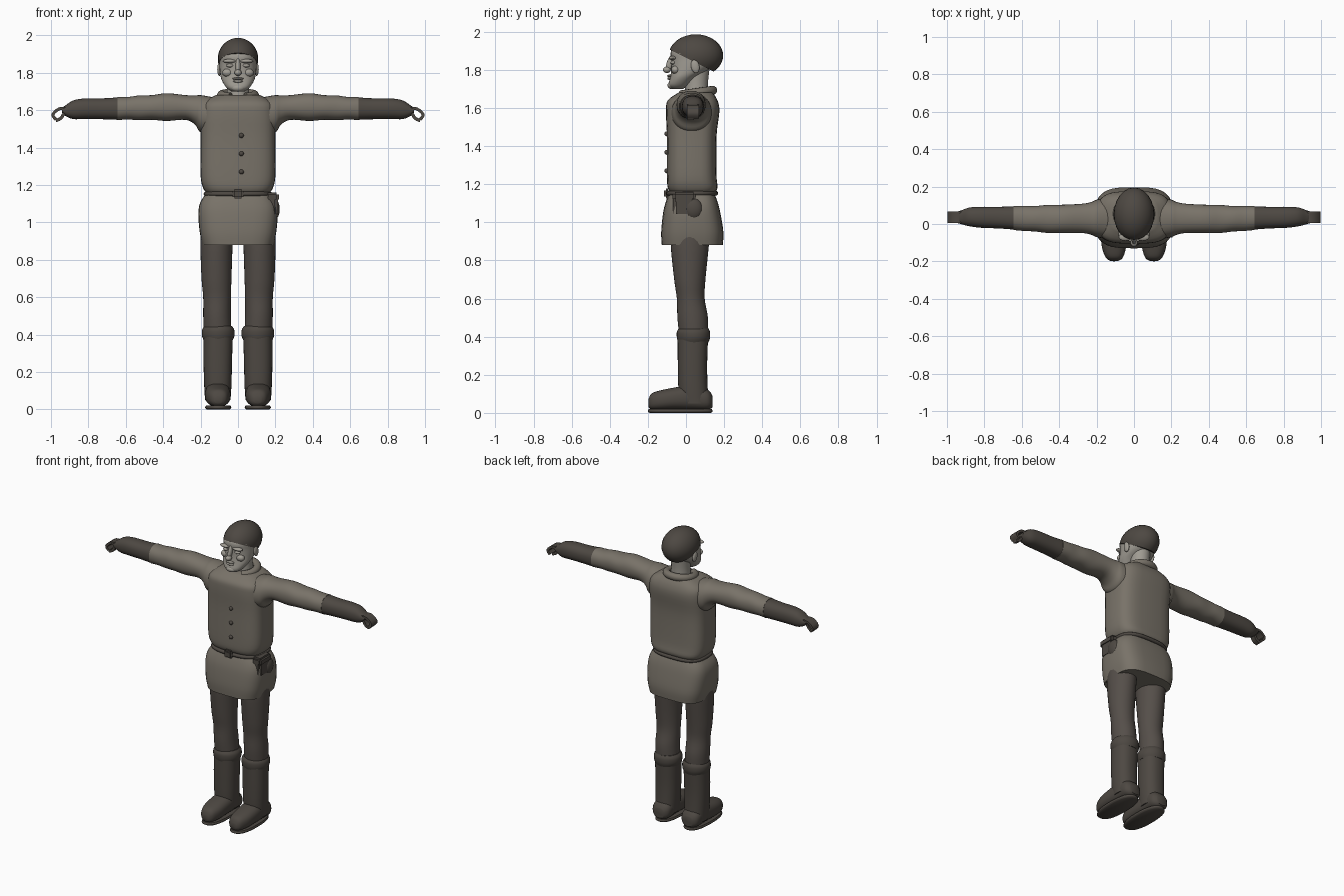
import bpy, bmesh, math
from mathutils import Vector, Matrix

if "Cube" in bpy.data.objects:
    bpy.data.objects.remove(bpy.data.objects["Cube"])


def material(name, r, g, b):
    m = bpy.data.materials.new(name)
    m.use_nodes = True
    m.diffuse_color = (r, g, b, 1)
    m.node_tree.nodes["Principled BSDF"].inputs["Base Color"].default_value = (r, g, b, 1)
    return m


CLOTH = material("jacket cloth", 0.19, 0.17, 0.14)
SKIN = material("skin", 0.35, 0.33, 0.29)
DARK = material("dark leather", 0.075, 0.065, 0.055)
TROUSER = material("trouser cloth", 0.09, 0.077, 0.067)


def finish(name, bm, mat, angle=45):
    """Turn a bmesh into a smooth-shaded object."""
    bmesh.ops.recalc_face_normals(bm, faces=bm.faces)
    me = bpy.data.meshes.new(name)
    bm.to_mesh(me)
    bm.free()
    me.materials.append(mat)
    ob = bpy.data.objects.new(name, me)
    bpy.context.collection.objects.link(ob)
    bpy.ops.object.select_all(action="DESELECT")
    ob.select_set(True)
    bpy.context.view_layer.objects.active = ob
    bpy.ops.object.shade_smooth_by_angle(angle=math.radians(angle))
    return ob


def smooth_rows(rows, steps):
    """Catmull-Rom interpolation between cross-sections."""
    rows = [Vector(r) for r in rows]
    out = []
    for i in range(len(rows) - 1):
        a, b = rows[max(i - 1, 0)], rows[i]
        c, d = rows[i + 1], rows[min(i + 2, len(rows) - 1)]
        for k in range(steps):
            t = k / steps
            out.append(b + (c - a) * t / 2 + (a * 2 - b * 5 + c * 4 - d) * t * t / 2
                       + (b * 3 - a - c * 3 + d) * t ** 3 / 2)
    return out + [rows[-1]]


def loft(name, axis, rows, mat, power=2, side=1, steps=4, n=32):
    """Rows hold position, centre u, half u, centre v, half v."""
    bm = bmesh.new()
    rings = []
    for p, cu, hu, cv, hv in smooth_rows([r for r in rows], steps):
        ring = []
        for i in range(n):
            c, s = math.cos(math.tau * i / n), math.sin(math.tau * i / n)
            u = cu + hu * math.copysign(abs(c) ** (2 / power), c)
            v = cv + hv * math.copysign(abs(s) ** (2 / power), s)
            x, y, z = {"x": (p, u, v), "y": (u, p, v), "z": (u, v, p)}[axis]
            ring.append(bm.verts.new((x * side, y, z)))
        rings.append(ring)
    for a, b in zip(rings, rings[1:]):
        for i in range(n):
            j = (i + 1) % n
            bm.faces.new((a[i], a[j], b[j], b[i]))
    bm.faces.new(rings[0])
    bm.faces.new(rings[-1])
    return finish(name, bm, mat)


def ball(name, centre, radii, mat, tilt=0, cut=None):
    """Ellipsoid, optionally tilted about x and trimmed below a plane."""
    bm = bmesh.new()
    bmesh.ops.create_uvsphere(bm, u_segments=24, v_segments=16, radius=1)
    bm.transform(Matrix.Translation(centre) @ Matrix.Rotation(tilt, 4, "X")
                 @ Matrix.Diagonal((*radii, 1)))
    if cut:
        geom = bm.verts[:] + bm.edges[:] + bm.faces[:]
        res = bmesh.ops.bisect_plane(bm, geom=geom, plane_co=cut[0], plane_no=cut[1],
                                     clear_inner=True)
        edges = [e for e in res["geom_cut"] if isinstance(e, bmesh.types.BMEdge)]
        bmesh.ops.edgeloop_fill(bm, edges=edges)
    return finish(name, bm, mat)


def box(name, centre, size, mat, bevel=0.01):
    bm = bmesh.new()
    bmesh.ops.create_cube(bm, size=1)
    bm.transform(Matrix.Translation(centre) @ Matrix.Diagonal((*size, 1)))
    bmesh.ops.bevel(bm, geom=bm.edges[:], offset=bevel, segments=2, affect="EDGES")
    return finish(name, bm, mat)


def ribbon(name, path, y, width, thick, mat, side):
    """Flat strip of constant thickness following a path in the x-z plane."""
    bm = bmesh.new()
    pts = [Vector(p) for p in smooth_rows(path, 3)]
    rings = []
    for i, p in enumerate(pts):
        t = (pts[min(i + 1, len(pts) - 1)] - pts[max(i - 1, 0)]).normalized()
        nrm = Vector((-t.y, t.x)) * thick / 2
        rings.append([bm.verts.new(((p.x + a * nrm.x) * side, y + b * width / 2, p.y + a * nrm.y))
                      for a, b in ((1, 1), (1, -1), (-1, -1), (-1, 1))])
    for a, b in zip(rings, rings[1:]):
        for i in range(4):
            bm.faces.new((a[i], a[i - 1], b[i - 1], b[i]))
    bm.faces.new(rings[0])
    bm.faces.new(rings[-1])
    return finish(name, bm, mat)


def tube(name, points, radius, mat, cyclic=False):
    """Round tube along a smooth curve."""
    cu = bpy.data.curves.new(name, "CURVE")
    cu.dimensions = "3D"
    cu.bevel_depth = radius
    cu.use_fill_caps = True
    sp = cu.splines.new("POLY")
    sp.points.add(len(points) - 1)
    for q, p in zip(sp.points, points):
        q.co = (*p, 1)
    sp.use_cyclic_u = cyclic
    sp.use_smooth = True
    cu.materials.append(mat)
    ob = bpy.data.objects.new(name, cu)
    bpy.context.collection.objects.link(ob)
    return ob


# Jacket body and flared skirt
loft("jacket_body", "z", [
    (1.15, 0, 0.16, 0.035, 0.11), (1.18, 0, 0.185, 0.035, 0.13), (1.25, 0, 0.2, 0.03, 0.13),
    (1.45, 0, 0.2, 0.03, 0.13), (1.58, 0, 0.2, 0.035, 0.14), (1.64, 0, 0.185, 0.035, 0.13),
    (1.68, 0, 0.12, 0.05, 0.09)], CLOTH, power=3.4)
loft("jacket_skirt", "z", [
    (0.88, 0, 0.19, 0.033, 0.16), (0.95, 0, 0.205, 0.033, 0.163), (1.05, 0, 0.212, 0.03, 0.15),
    (1.11, 0, 0.2, 0.03, 0.135), (1.16, 0, 0.165, 0.03, 0.115)], CLOTH, power=3.4)

# Collar, open at the throat
arc = [math.radians(a) for a in range(-62, 243, 8)]
tube("collar", [(0.088 * math.cos(a), 0.055 + 0.085 * math.sin(a), 1.68 + 0.012 * math.sin(a))
                for a in arc], 0.024, CLOTH)

# Belt, buckle and buttons
turn = [math.tau * i / 48 for i in range(48)]
tube("belt", [(0.172 * math.copysign(abs(math.cos(a)) ** 0.7, math.cos(a)),
               0.032 + 0.125 * math.copysign(abs(math.sin(a)) ** 0.7, math.sin(a)), 1.152)
              for a in turn], 0.012, DARK, cyclic=True)
box("belt_buckle", (0, -0.1, 1.152), (0.058, 0.03, 0.052), DARK)
for k in range(3):
    ball(f"button_{k + 1}", (0.018, -0.1, 1.27 + k * 0.097), (0.013, 0.013, 0.013), DARK)

# Belt pouch and flask on the left hip
box("pouch", (0.178, -0.01, 1.09), (0.07, 0.115, 0.125), DARK, 0.016)
box("pouch_flap", (0.184, -0.01, 1.135), (0.07, 0.122, 0.05), DARK, 0.012)
ball("hip_flask", (0.195, 0.04, 1.07), (0.028, 0.048, 0.055), DARK)

# Neck and head
loft("neck", "z", [(1.62, 0, 0.065, 0.055, 0.065), (1.72, 0, 0.058, 0.055, 0.06),
                   (1.82, 0, 0.06, 0.06, 0.065)], SKIN)
loft("head", "z", [
    (1.7, 0, 0.035, -0.045, 0.03), (1.72, 0, 0.062, -0.04, 0.052), (1.76, 0, 0.087, -0.015, 0.068),
    (1.8, 0, 0.096, 0.02, 0.098), (1.85, 0, 0.1, 0.042, 0.12), (1.9, 0, 0.098, 0.045, 0.123),
    (1.95, 0, 0.065, 0.05, 0.085), (1.97, 0, 0.03, 0.05, 0.04)], SKIN, power=2.3)
ball("cap", (0, 0.052, 1.875), (0.108, 0.143, 0.111), DARK,
     cut=((0, 0.02, 1.853), (0, 0.5, 1)))

# Face
ball("nose_bridge", (0, -0.083, 1.835), (0.013, 0.018, 0.05), SKIN, tilt=-0.35)
ball("nose_tip", (0, -0.1, 1.8), (0.019, 0.021, 0.017), SKIN)
ball("chin", (0, -0.074, 1.718), (0.036, 0.023, 0.02), SKIN)
ball("upper_lip", (0, -0.085, 1.768), (0.03, 0.014, 0.007), SKIN)
ball("lower_lip", (0, -0.084, 1.754), (0.026, 0.014, 0.008), SKIN)
for side, tag in ((1, "left"), (-1, "right")):
    ball(tag + "_brow", (side * 0.046, -0.07, 1.862), (0.036, 0.02, 0.011), SKIN)
    ball(tag + "_eye", (side * 0.043, -0.067, 1.838), (0.02, 0.014, 0.01), SKIN)
    ball(tag + "_cheek", (side * 0.056, -0.055, 1.8), (0.028, 0.022, 0.022), SKIN)
    ball(tag + "_ear", (side * 0.1, 0.048, 1.818), (0.011, 0.022, 0.036), SKIN, tilt=0.2)

# Arms, gauntlets and curled hands
for side, tag in ((1, "left"), (-1, "right")):
    loft(tag + "_sleeve", "x", [
        (0.14, 0.03, 0.11, 1.57, 0.1), (0.2, 0.03, 0.1, 1.58, 0.1), (0.23, 0.03, 0.087, 1.6, 0.078),
        (0.28, 0.03, 0.078, 1.614, 0.066), (0.38, 0.027, 0.076, 1.616, 0.074),
        (0.46, 0.027, 0.075, 1.614, 0.066), (0.53, 0.028, 0.068, 1.612, 0.066),
        (0.59, 0.03, 0.067, 1.61, 0.06), (0.645, 0.032, 0.064, 1.608, 0.062)],
        CLOTH, power=2.2, side=side)
    loft(tag + "_gauntlet", "x", [
        (0.64, 0.032, 0.062, 1.608, 0.06), (0.72, 0.034, 0.058, 1.607, 0.056),
        (0.82, 0.036, 0.056, 1.607, 0.055), (0.88, 0.038, 0.05, 1.602, 0.05),
        (0.92, 0.036, 0.038, 1.597, 0.03), (0.94, 0.036, 0.032, 1.6, 0.014)],
        DARK, power=2.3, side=side)
    ribbon(tag + "_fingers", [(0.91, 1.607), (0.955, 1.607), (0.99, 1.576), (0.974, 1.55)],
           0.036, 0.062, 0.016, DARK, side)
    ribbon(tag + "_thumb", [(0.9, 1.6), (0.93, 1.582), (0.947, 1.556), (0.974, 1.544)],
           0.025, 0.034, 0.017, DARK, side)

# Trousers and boots
for side, tag in ((1, "left"), (-1, "right")):
    loft(tag + "_trouser_leg", "z", [
        (0.4, 0.108, 0.074, 0.04, 0.075), (0.5, 0.112, 0.074, 0.035, 0.08),
        (0.6, 0.112, 0.074, 0.025, 0.073), (0.7, 0.115, 0.08, 0.02, 0.082),
        (0.88, 0.115, 0.086, 0.02, 0.1), (0.98, 0.11, 0.086, 0.025, 0.1)], TROUSER, side=side)
    loft(tag + "_boot_shaft", "z", [
        (0.05, 0.108, 0.068, 0.045, 0.075), (0.13, 0.108, 0.073, 0.037, 0.077),
        (0.25, 0.108, 0.076, 0.034, 0.077), (0.4, 0.106, 0.078, 0.036, 0.08)],
        DARK, power=2.3, side=side)
    loft(tag + "_boot_cuff", "z", [
        (0.37, 0.106, 0.078, 0.038, 0.08), (0.395, 0.106, 0.087, 0.039, 0.087),
        (0.425, 0.106, 0.086, 0.039, 0.087), (0.445, 0.106, 0.074, 0.04, 0.077)], DARK, side=side)
    loft(tag + "_boot_foot", "y", [
        (-0.198, 0.105, 0.02, 0.05, 0.018), (-0.18, 0.105, 0.045, 0.06, 0.042),
        (-0.13, 0.107, 0.063, 0.067, 0.052), (-0.06, 0.108, 0.069, 0.075, 0.058),
        (0.03, 0.108, 0.066, 0.08, 0.065), (0.11, 0.108, 0.062, 0.07, 0.055),
        (0.138, 0.108, 0.035, 0.06, 0.032)], DARK, power=2.4, side=side)
    loft(tag + "_boot_sole", "z", [
        (0, 0.106, 0.062, -0.03, 0.16), (0.008, 0.106, 0.07, -0.03, 0.17),
        (0.02, 0.106, 0.066, -0.03, 0.165)], DARK, power=2.4, side=side)
